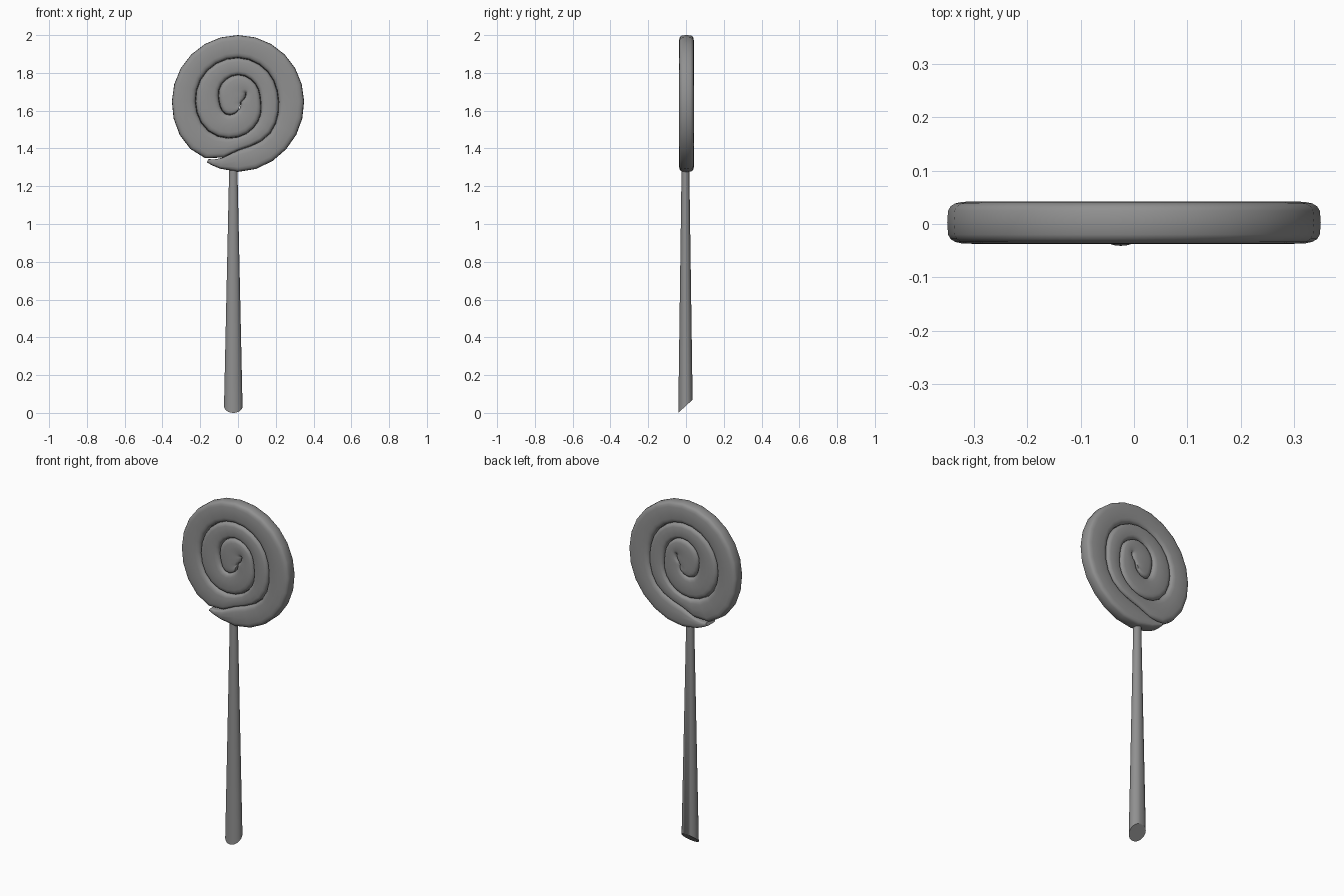
import bpy, bmesh, math

if "Cube" in bpy.data.objects:
    bpy.data.objects.remove(bpy.data.objects["Cube"])

# Spiral edge: clockwise angle from the top (degrees), radius from the candy centre
CENTRE_Z = 1.65
EDGE = [(-315, .06), (-270, .02), (-225, .02), (-180, .05), (-157, .077),
        (-135, .095), (-90, .10), (-45, .125), (0, .14), (45, .13), (90, .12),
        (135, .15), (180, .19), (225, .222), (270, .225), (315, .23), (360, .23),
        (405, .222), (450, .215), (495, .24), (540, .26), (564, .338),
        (585, .357), (630, .35), (675, .35), (720, .35), (765, .35),
        (810, .35), (855, .36), (900, .374), (930, .362)]


def edge_point(a):
    """Point (x, z) on the smoothly interpolated spiral edge."""
    n = len(EDGE)
    i = max(k for k in range(n - 1) if EDGE[k][0] <= a or k == 0)

    def slope(k):
        lo, hi = EDGE[max(k - 1, 0)], EDGE[min(k + 1, n - 1)]
        return (hi[1] - lo[1]) / (hi[0] - lo[0])
    (a0, r0), (a1, r1) = EDGE[i], EDGE[i + 1]
    h = a1 - a0
    t = (a - a0) / h
    r = ((2*t**3 - 3*t**2 + 1) * r0 + (t**3 - 2*t**2 + t) * h * slope(i)
         + (3*t**2 - 2*t**3) * r1 + (t**3 - t**2) * h * slope(i + 1))
    return r * math.sin(math.radians(a)), CENTRE_Z + r * math.cos(math.radians(a))


# Dark grey finish
grey = bpy.data.materials.new("dark_grey")
grey.diffuse_color = (.28, .28, .28, 1)
grey.use_nodes = True
grey.node_tree.nodes["Principled BSDF"].inputs["Base Color"].default_value = grey.diffuse_color


def loft(name, rings):
    """Skin a list of closed rings and cap both ends."""
    bm = bmesh.new()
    loops = [[bm.verts.new(p) for p in ring] for ring in rings]
    n = len(loops[0])
    for a, b in zip(loops, loops[1:]):
        for i in range(n):
            j = (i + 1) % n
            bm.faces.new((a[i], a[j], b[j], b[i]))
    bm.faces.new(loops[0][::-1])
    bm.faces.new(loops[-1])
    bmesh.ops.recalc_face_normals(bm, faces=bm.faces)
    mesh = bpy.data.meshes.new(name)
    bm.to_mesh(mesh)
    bm.free()
    mesh.materials.append(grey)
    ob = bpy.data.objects.new(name, mesh)
    bpy.context.collection.objects.link(ob)
    bpy.ops.object.select_all(action='DESELECT')
    ob.select_set(True)
    bpy.context.view_layer.objects.active = ob
    bpy.ops.object.shade_smooth_by_angle(angle=math.radians(50))
    return ob


def soft(v):
    return math.copysign(abs(v) ** 0.5, v)


# Candy: a rounded strip filling the space between neighbouring spiral turns
rings = []
for a in [*range(-180, 916, 15), 922, 927]:
    ox, oz = edge_point(a)
    ix, iz = edge_point(a - 360 if a >= 45 else max(-315, -405 - a))
    cx, cz, hx, hz = (ox + ix) / 2, (oz + iz) / 2, (ox - ix) / 2, (oz - iz) / 2
    ring = []
    for k in range(20):
        t = math.tau * k / 20
        u, v = soft(math.cos(t)), soft(math.sin(t))
        ring.append((cx + u * hx, .0025 + .04 * v, cz + u * hz))
    rings.append(ring)
loft("candy_spiral", rings)

# Stick: tapered rod with a slanted foot
SIDES = 24
foot, top = [], []
for k in range(SIDES):
    c, s = math.cos(math.tau * k / SIDES), math.sin(math.tau * k / SIDES)
    foot.append((-.025 + .049 * c, -.003 + .038 * s, .035 + .035 * s))
    top.append((-.025 + .021 * c, -.003 + .02 * s, 1.33))
loft("stick", [foot, top])
